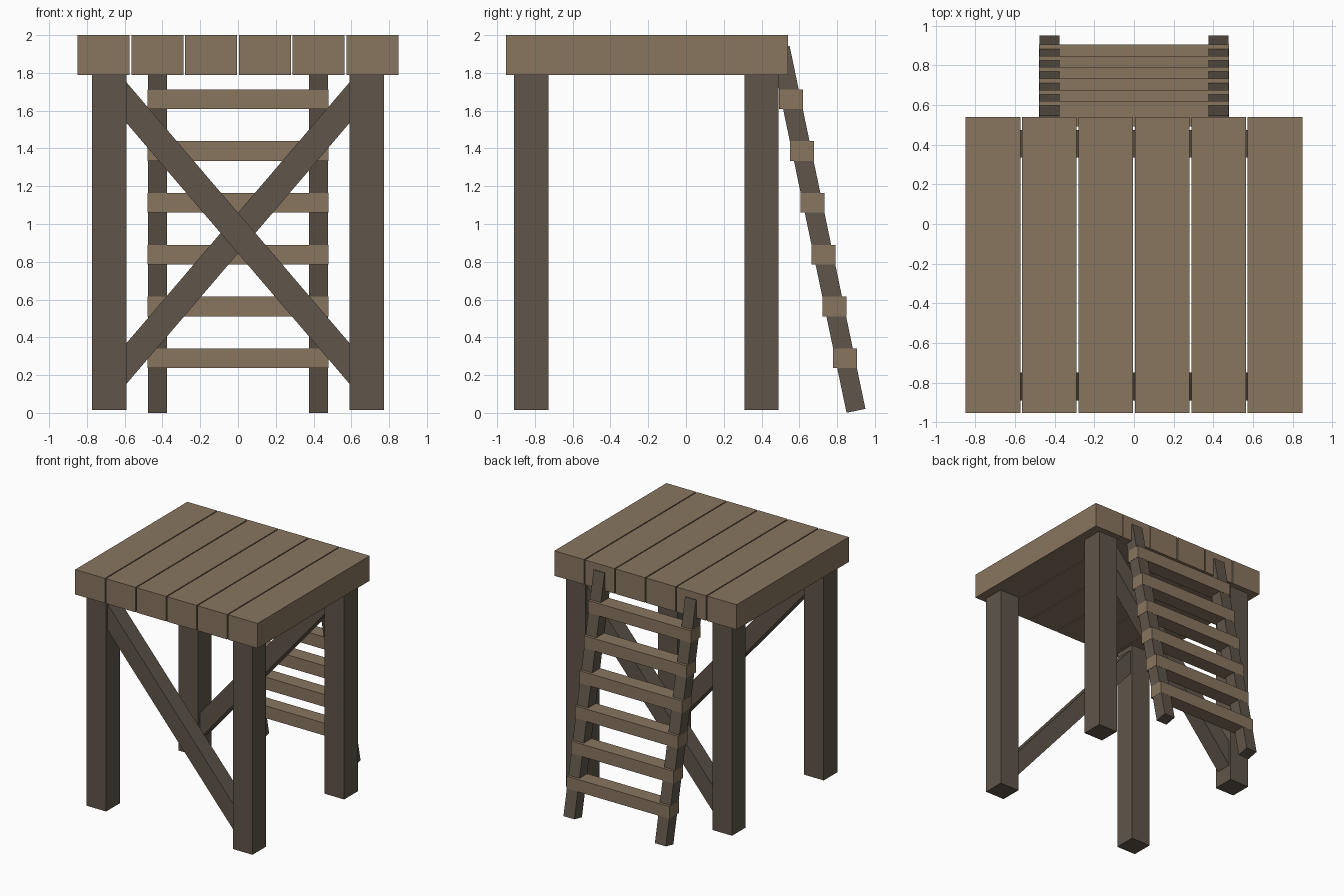
import bpy
from math import atan2, hypot, radians, sin, cos

if "Cube" in bpy.data.objects:
    bpy.data.objects.remove(bpy.data.objects["Cube"])


def material(name, rgb):
    m = bpy.data.materials.new(name)
    m.diffuse_color = (*rgb, 1)
    m.use_nodes = True
    m.node_tree.nodes["Principled BSDF"].inputs["Base Color"].default_value = m.diffuse_color
    return m


LIGHT = material("light_wood", (0.25, 0.18, 0.115))
DARK = material("dark_wood", (0.115, 0.092, 0.067))


def box(name, center, size, mat, rot=(0, 0, 0)):
    bpy.ops.mesh.primitive_cube_add(size=1, location=center, rotation=rot)
    ob = bpy.context.object
    ob.name = name
    ob.scale = size
    ob.data.materials.append(mat)
    return ob


# Deck: six thick planks with narrow gaps
for i in range(6):
    box("deck_plank", ((i - 2.5) * 0.2846, -0.2065, 1.895), (0.276, 1.493, 0.21), LIGHT)

# Four square legs
for y, name in ((-0.82, "front_leg"), (0.40, "back_leg")):
    for x in (-0.682, 0.682):
        box(name, (x, y, 0.9045), (0.182, 0.182, 1.779), DARK)

# Diagonal braces, one between each pair of legs, in opposite directions
slope = atan2(1.38, 1.18)
length = 2 * hypot(0.67, 0.78)
box("front_brace", (0, -0.82, 0.952), (length, 0.14, 0.14), DARK, (0, slope, 0))
box("back_brace", (0, 0.405, 0.952), (length, 0.14, 0.14), DARK, (0, -slope, 0))

# Leaning ladder rails
tilt = radians(11.8)
rail_len = 1.963
for x in (-0.426, 0.426):
    box("ladder_rail",
        (x, 0.90 - sin(tilt) * rail_len / 2, 0.011 + cos(tilt) * rail_len / 2),
        (0.102, 0.102, rail_len), DARK, (tilt, 0, 0))

# Level rungs stepping up along the rails
for i in range(6):
    box("ladder_rung", (0, 0.842 - i * 0.0571, 0.289 + i * 0.2743),
        (0.957, 0.127, 0.104), LIGHT)
